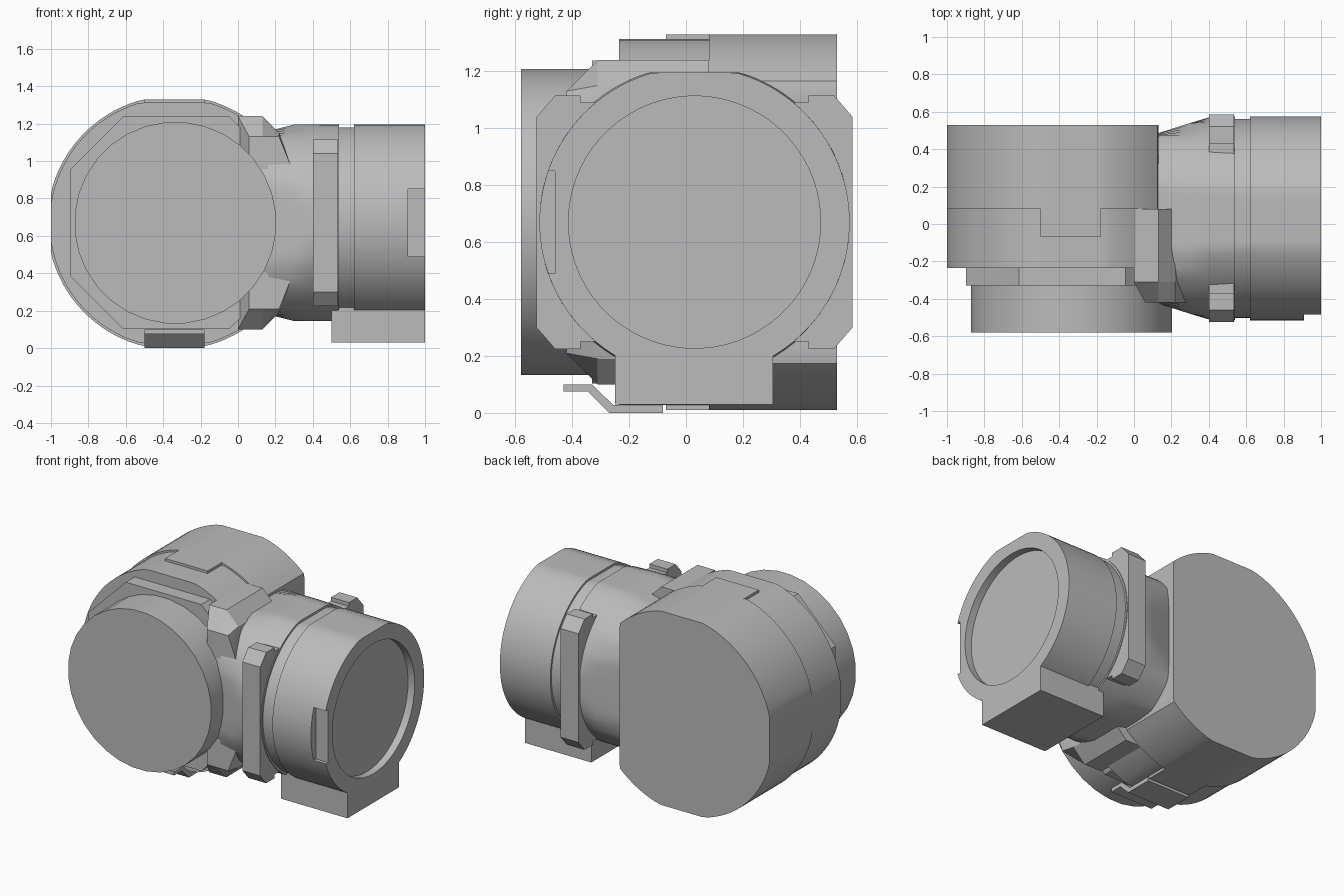
import bpy, bmesh, math

old = bpy.data.objects.get("Cube")
if old:
    bpy.data.objects.remove(old, do_unlink=True)

grey = bpy.data.materials.new("plain grey")
grey.use_nodes = True
COLOUR = (0.5, 0.5, 0.5, 1)
grey.diffuse_color = COLOUR
grey.node_tree.nodes["Principled BSDF"].inputs["Base Color"].default_value = COLOUR

MID = 0.67            # height of both barrel axes
FX, SY = -0.34, 0.03  # barrel axis offsets


def loft(name, axis, sections):
    """Skin matching outlines; each section is (position, [(u, z), ...])."""
    bm = bmesh.new()
    rings = []
    for p, pts in sections:
        rings.append([bm.verts.new((p, u, z) if axis == "x" else (u, p, z)) for u, z in pts])
    n = len(rings[0])
    for a, b in zip(rings, rings[1:]):
        for i in range(n):
            j = (i + 1) % n
            bm.faces.new((a[i], a[j], b[j], b[i]))
    bm.faces.new(rings[0])
    bm.faces.new(rings[-1])
    bmesh.ops.dissolve_degenerate(bm, dist=0.0005, edges=bm.edges)
    bmesh.ops.recalc_face_normals(bm, faces=bm.faces)
    me = bpy.data.meshes.new(name)
    bm.to_mesh(me)
    bm.free()
    ob = bpy.data.objects.new(name, me)
    bpy.context.collection.objects.link(ob)
    me.materials.append(grey)
    return ob


def prism(name, axis, a, b, pts):
    return loft(name, axis, [(a, pts), (b, pts)])


def box(name, x0, x1, y0, y1, z0, z1):
    return prism(name, "x", x0, x1, [(y0, z0), (y1, z0), (y1, z1), (y0, z1)])


def disc(c, r, lo=9, hi=9, flat=9, n=96):
    """Circle outline with flats cut on its sides and on top and bottom."""
    out = []
    for i in range(n):
        t = math.tau * (i + 0.5) / n
        u = max(-lo, min(hi, r * math.cos(t)))
        z = max(-flat, min(flat, r * math.sin(t)))
        out.append((c + u, MID + z))
    return out


def flip(pts):
    return [(u, 2 * MID - z) for u, z in pts]


def cut(ob, cutter):
    cutter.hide_render = True
    mod = ob.modifiers.new("cut", "BOOLEAN")
    mod.operation, mod.object, mod.solver = "DIFFERENCE", cutter, "EXACT"
    dg = bpy.context.evaluated_depsgraph_get()
    me = bpy.data.meshes.new_from_object(ob.evaluated_get(dg))
    ob.modifiers.clear()
    ob.data = me
    bpy.data.objects.remove(cutter, do_unlink=True)


# Front-facing barrel
side = 0.13 - FX
prism("rear_housing", "y", 0.08, 0.53, disc(FX, 0.68, 0.66, side, 0.66))
prism("middle_housing", "y", -0.235, 0.08, disc(FX, 0.668, 0.66, side, 0.643))
w, c = 0.567, 0.285
prism("octagon_plate", "y", -0.33, -0.23,
      [(FX + 0.01 + u, MID + z) for u, z in
       ((w, c), (c, w), (-c, w), (-w, c), (-w, -c), (-c, -w), (c, -w), (w, -c))])
prism("front_disc", "y", -0.58, -0.33, disc(FX + 0.005, 0.54, n=32))

# Locking tabs above and below, and the bent clip underneath
box("top_tab", -0.5, -0.18, -0.07, 0.09, 1.29, 1.33)
box("bottom_tab", -0.5, -0.18, -0.07, 0.09, 0.01, 0.05)
prism("bottom_clip", "x", -0.5, -0.18,
      [(-0.08, 0), (-0.27, 0), (-0.345, 0.075), (-0.43, 0.075),
       (-0.43, 0.1), (-0.33, 0.1), (-0.255, 0.027), (-0.08, 0.027)])

# Wedge collars joining the barrels
def collar(top, tip):
    return [(0, 0.9), (0, top), (0.13, top), (0.22, top - 0.09), (tip, 0.93), (tip, 0.9)]


shapes = [(0.08, collar(1.24, 0.22)), (-0.31, collar(1.24, 0.28)),
          (-0.42, [(0.06, 0.9), (0.06, 1.13), (0.13, 1.13), (0.22, 1.13), (0.3, 0.93), (0.3, 0.9)])]
loft("upper_collar", "y", shapes)
loft("lower_collar", "y", [(p, flip(s)) for p, s in shapes])

# Sideways barrel
loft("tapered_neck", "x", [(0.08, disc(SY, 0.55, 0.44, 0.44, 0.47)),
                           (0.3, disc(SY, 0.55, 0.51, 0.51, 0.525)),
                           (0.4, disc(SY, 0.55, 0.54, 0.54, 0.525)),
                           (0.54, disc(SY, 0.545, flat=0.525))])
prism("groove_ring", "x", 0.53, 0.63, disc(SY, 0.532, flat=0.51))
drum = prism("side_drum", "x", 0.62, 1.0, disc(SY, 0.545, flat=0.525))
cut(drum, prism("recess_cutter", "x", 0.95, 1.1, disc(SY, 0.443, n=64)))
cut(drum, box("notch_cutter", 0.91, 1.1, -0.7, -0.46, 0.49, 0.85))

# Clamp bars on both sides of the sideways barrel
for name, s in (("front_clamp_bar", -1), ("back_clamp_bar", 1)):
    half = [(0.33, 0.42), (0.4, 0.42), (0.4, 0.445), (0.49, 0.445), (0.555, 0.37)]
    outline = half + [(u, -z) for u, z in reversed(half)]
    prism(name, "x", 0.4, 0.535, [(SY + s * u, MID + z) for u, z in outline])

foot = box("foot_block", 0.5, 1.0, -0.25, 0.305, 0.03, 0.24)
cut(foot, prism("foot_cutter", "x", 0.9, 1.1, disc(SY, 0.5, n=64)))

# Smooth barrels with crisp edges
bpy.ops.object.select_all(action="DESELECT")
for ob in bpy.context.scene.objects:
    if ob.type == "MESH":
        ob.select_set(True)
        bpy.context.view_layer.objects.active = ob
bpy.ops.object.shade_smooth_by_angle(angle=math.radians(25))
